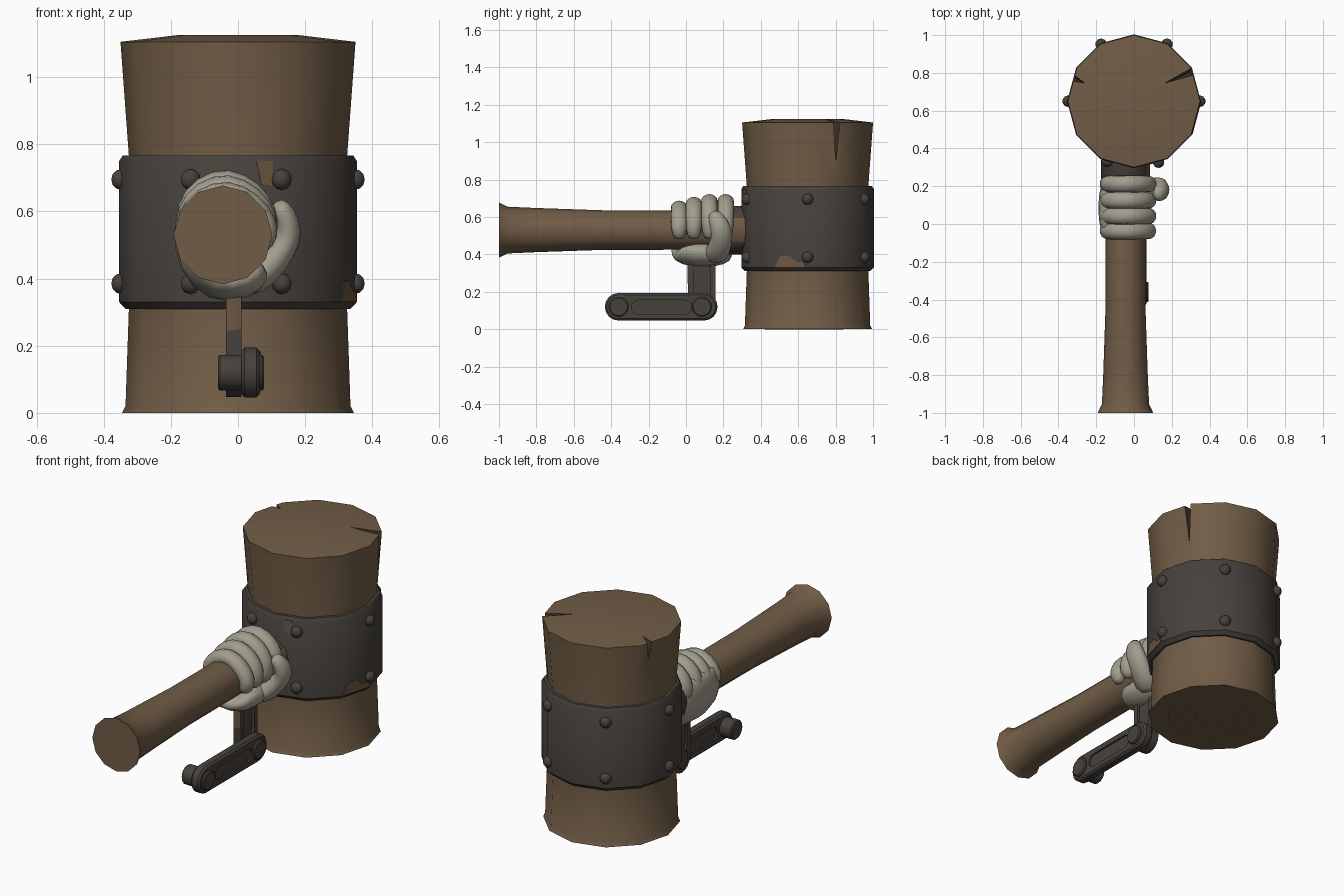
import bpy, bmesh, math
from mathutils import Vector, Matrix

if "Cube" in bpy.data.objects:
    bpy.data.objects.remove(bpy.data.objects["Cube"])


def material(name, rgb):
    m = bpy.data.materials.new(name)
    m.use_nodes = True
    m.diffuse_color = (*rgb, 1)
    bsdf = m.node_tree.nodes["Principled BSDF"]
    bsdf.inputs["Base Color"].default_value = (*rgb, 1)
    bsdf.inputs["Roughness"].default_value = 0.8
    return m


WOOD = material("brown_wood", (0.165, 0.108, 0.062))
CRACK = material("dark_wood", (0.06, 0.04, 0.024))
IRON = material("dark_iron", (0.062, 0.053, 0.046))
RUST = material("rust_brown", (0.15, 0.095, 0.055))
STONE = material("grey_hand", (0.36, 0.34, 0.27))

HEAD = Vector((0, 0.65, 0))
GRIP = Vector((-0.045, 0, 0.53))
ALONG_Y = Matrix.Rotation(-math.pi / 2, 4, "X")


def finish(name, bm, mat, angle=40):
    bmesh.ops.recalc_face_normals(bm, faces=bm.faces)
    me = bpy.data.meshes.new(name)
    bm.to_mesh(me)
    bm.free()
    me.materials.append(mat)
    ob = bpy.data.objects.new(name, me)
    bpy.context.collection.objects.link(ob)
    ob["angle"] = angle
    return ob


def skin(bm, rings):
    """Join rings of points into a capped skin."""
    loops = [[bm.verts.new(p) for p in ring] for ring in rings]
    n = len(loops[0])
    for a, b in zip(loops, loops[1:]):
        for i in range(n):
            j = (i + 1) % n
            bm.faces.new((a[i], a[j], b[j], b[i]))
    bm.faces.new(loops[0])
    bm.faces.new(loops[-1])


def lathe(name, profile, origin, mat, turn=Matrix(), sides=12):
    bm = bmesh.new()
    steps = [2 * math.pi * i / sides for i in range(sides)]
    skin(bm, [[origin + turn @ Vector((r * math.cos(a), r * math.sin(a), h))
               for a in steps] for r, h in profile])
    return finish(name, bm, mat)


def stadium(name, a, b, r, x0, x1, mat):
    """Round-ended bar in the yz plane between centres a and b."""
    a, b = Vector(a), Vector(b)
    base = math.atan2(b.y - a.y, b.x - a.x) if a != b else 0
    pts = []
    for c, start in ((a, base + math.pi / 2), (b, base - math.pi / 2)):
        for i in range(9):
            t = start + math.pi * i / 8
            pts.append((c.x + r * math.cos(t), c.y + r * math.sin(t)))
    bm = bmesh.new()
    skin(bm, [[(x, y, z) for y, z in pts] for x in (x0, x1)])
    bmesh.ops.remove_doubles(bm, verts=bm.verts, dist=0.0005)
    return finish(name, bm, mat)


def apply_all(ob):
    bpy.context.view_layer.objects.active = ob
    for mod in list(ob.modifiers):
        bpy.ops.object.modifier_apply(modifier=mod.name)


def cut(ob, cutter):
    mod = ob.modifiers.new("cut", "BOOLEAN")
    mod.operation, mod.solver, mod.object = "DIFFERENCE", "EXACT", cutter
    mod.material_mode = "TRANSFER"
    apply_all(ob)
    bpy.data.objects.remove(cutter)


def bevel(ob, width):
    mod = ob.modifiers.new("bevel", "BEVEL")
    mod.width, mod.segments, mod.limit_method = width, 1, "ANGLE"
    apply_all(ob)


def limb(name, path, sizes, mat=STONE):
    """Soft tube along a path; sizes are (half width along y, half thickness)."""
    path = [Vector(p) for p in path]
    rings = []
    for i, p in enumerate(path):
        t = (path[min(i + 1, len(path) - 1)] - path[max(i - 1, 0)]).normalized()
        side = (Vector((0, 1, 0)) - t * t.y).normalized()
        out = t.cross(side)
        w, h = sizes[i]
        ring = []
        for k in range(8):
            c, s = math.cos(math.pi * (k + .5) / 4), math.sin(math.pi * (k + .5) / 4)
            ring.append(p + side * w * 1.08 * c + out * h * 1.08 * s)
        rings.append(ring)
    bm = bmesh.new()
    skin(bm, rings)
    ob = finish(name, bm, mat, 60)
    ob.modifiers.new("soft", "SUBSURF").levels = 1
    apply_all(ob)
    return ob


def plate(name, origin, u, v, outline, mat=RUST):
    """Thin flat patch lying on a surface."""
    u, v = Vector(u), Vector(v)
    n = u.cross(v).normalized()
    bm = bmesh.new()
    skin(bm, [[origin + u * a + v * b + n * d for a, b in outline]
              for d in (-0.002, 0.003)])
    return finish(name, bm, mat)


# Wooden mallet head with two splits in the top rim
head = lathe("mallet_head", [(.345, 0), (.335, .02), (.325, .31), (.325, .765),
             (.35, 1.105), (.18, 1.125)], HEAD, WOOD)
splits = {"right": [(.37, .865, 1.15), (.37, .80, 1.15), (.15, .74, 1.15), (.36, .83, .77)],
          "left": [(-.37, .83, 1.15), (-.37, .755, 1.15), (-.24, .735, 1.15), (-.36, .80, .92)]}
for side, pts in splits.items():
    bm = bmesh.new()
    for p in pts:
        bm.verts.new(p)
    bmesh.ops.convex_hull(bm, input=bm.verts)
    cut(head, finish(side + "_split", bm, CRACK))

# Spiral growth ring on the underside
cu = bpy.data.curves.new("spiral_ring", "CURVE")
cu.dimensions, cu.bevel_depth, cu.bevel_resolution = "3D", 0.005, 0
sp = cu.splines.new("POLY")
sp.points.add(60)
for i, p in enumerate(sp.points):
    a, r = i * math.pi / 10, 0.03 + 0.0036 * i
    p.co = (r * math.cos(a), 0.65 + r * math.sin(a), 0.004, 1)
cu.materials.append(CRACK)
bpy.context.collection.objects.link(bpy.data.objects.new("spiral_ring", cu))

# Iron band, rivets and worn patches
lathe("iron_band", [(.335, .31), (.354, .33), (.354, .75), (.343, .767)], HEAD, IRON)
for row, z in enumerate((.385, .695)):
    for deg in (0, 60, 120, 180, 246, 292):
        a = math.radians(deg)
        bm = bmesh.new()
        bmesh.ops.create_uvsphere(bm, u_segments=10, v_segments=6, radius=.031)
        bmesh.ops.translate(bm, verts=bm.verts, vec=HEAD + Vector(
            (.348 * math.cos(a), .348 * math.sin(a), z)))
        finish(f"rivet_{row}_{deg}", bm, IRON, 60)
patches = {"side": (-15, [(-.09, .33), (.085, .33), (.07, .36), (.03, .365),
                          (-.01, .395), (-.06, .39)]),
           "front": (-75, [(-.02, .68), (.012, .675), (.015, .75), (-.035, .75)])}
for name, (deg, outline) in patches.items():
    a = math.radians(deg)
    n = Vector((math.cos(a), math.sin(a), 0))
    plate(name + "_band_patch", HEAD + n * .354 * math.cos(math.pi / 12),
          (-n.y, n.x, 0), (0, 0, 1), outline)

# Handle with flared end, and iron collar with a worn side
lathe("handle", [(.147, -1), (.14, -.985), (.125, -.955), (.118, -.8), (.106, -.45),
                 (.104, .35)], GRIP, WOOD, ALONG_Y)
collar = lathe("handle_collar", [(.115, .22), (.13, .24), (.13, .34)], GRIP, IRON, ALONG_Y)
collar.data.materials.append(RUST)
for f in collar.data.polygons:
    f.material_index = int(f.normal.x > 0.9)

# Hand: palm wraps the left and underside of the handle
limb("palm", [(-.135, .085, .64), (-.145, .085, .55), (-.135, .085, .45),
              (-.07, .085, .385), (.02, .09, .385), (.08, .10, .44)],
     [(.165, .04), (.172, .05), (.17, .055), (.165, .065), (.155, .06), (.12, .04)])

# Four fingers curl over the top
fingers = [("little", -.037, -.035), ("ring", .042, -.015), ("middle", .125, 0), ("index", .212, 0)]
for name, y, dz in fingers:
    top = .69 + dz
    limb(name + "_finger",
         [(-.145, y, .53), (-.15, y, .61 + dz), (-.10, y, top - .02), (-.03, y, top + .005),
          (.04, y, top - .035), (.08, y, .60 + dz), (.085, y, .53), (.06, y, .48)],
         [(.04, .035), (.044, .042), (.046, .045), (.045, .042),
          (.045, .042), (.044, .04), (.042, .04), (.03, .028)])

# Thumb folds up over the finger tips
limb("thumb", [(.01, .14, .375), (.08, .175, .42), (.135, .195, .49),
               (.155, .185, .545), (.135, .16, .60), (.115, .14, .625)],
     [(.07, .05), (.065, .05), (.06, .045), (.056, .042), (.045, .036), (.025, .022)])

# Hinged trigger arm below the hand
hanger = stadium("hanger_link", (.085, .12), (.085, .42), .073, -.035, .01, IRON)
cut(hanger, stadium("hanger_slot", (.085, .2), (.085, .36), .045, -.005, .03, IRON))
cut(hanger, stadium("hanger_back_slot", (.085, .2), (.085, .36), .045, -.06, -.025, IRON))
arm = stadium("lever_arm", (-.36, .12), (.095, .12), .074, .01, .065, IRON)
bevel(arm, .01)
cut(arm, stadium("lever_slot", (-.255, .118), (-.005, .118), .037, .056, .09, IRON))
cut(arm, stadium("lever_back_slot", (-.255, .118), (-.005, .118), .037, -.02, .018, IRON))
for name, y, x0 in (("lever_knob", -.36, -.06), ("hinge_pin", .085, -.04)):
    bevel(stadium(name, (y, .12), (y, .12), .053, x0, .078, IRON), .006)
plate("hanger_patch", Vector((-.0125, .012, 0)), (1, 0, 0), (0, 0, 1),
      [(-.0215, .245), (.0215, .25), (.0215, .34), (-.0215, .34)])
plate("lever_patch", Vector((.065, 0, 0)), (0, 1, 0), (0, 0, 1),
      [(-.385, .172), (-.335, .172), (-.33, .183), (-.36, .183)])

# Smooth shading with sharp edges kept
for ob in [o for o in bpy.context.scene.objects if o.type == "MESH" and "angle" in o]:
    bpy.ops.object.select_all(action="DESELECT")
    ob.select_set(True)
    bpy.context.view_layer.objects.active = ob
    bpy.ops.object.shade_smooth_by_angle(angle=math.radians(ob["angle"]))
